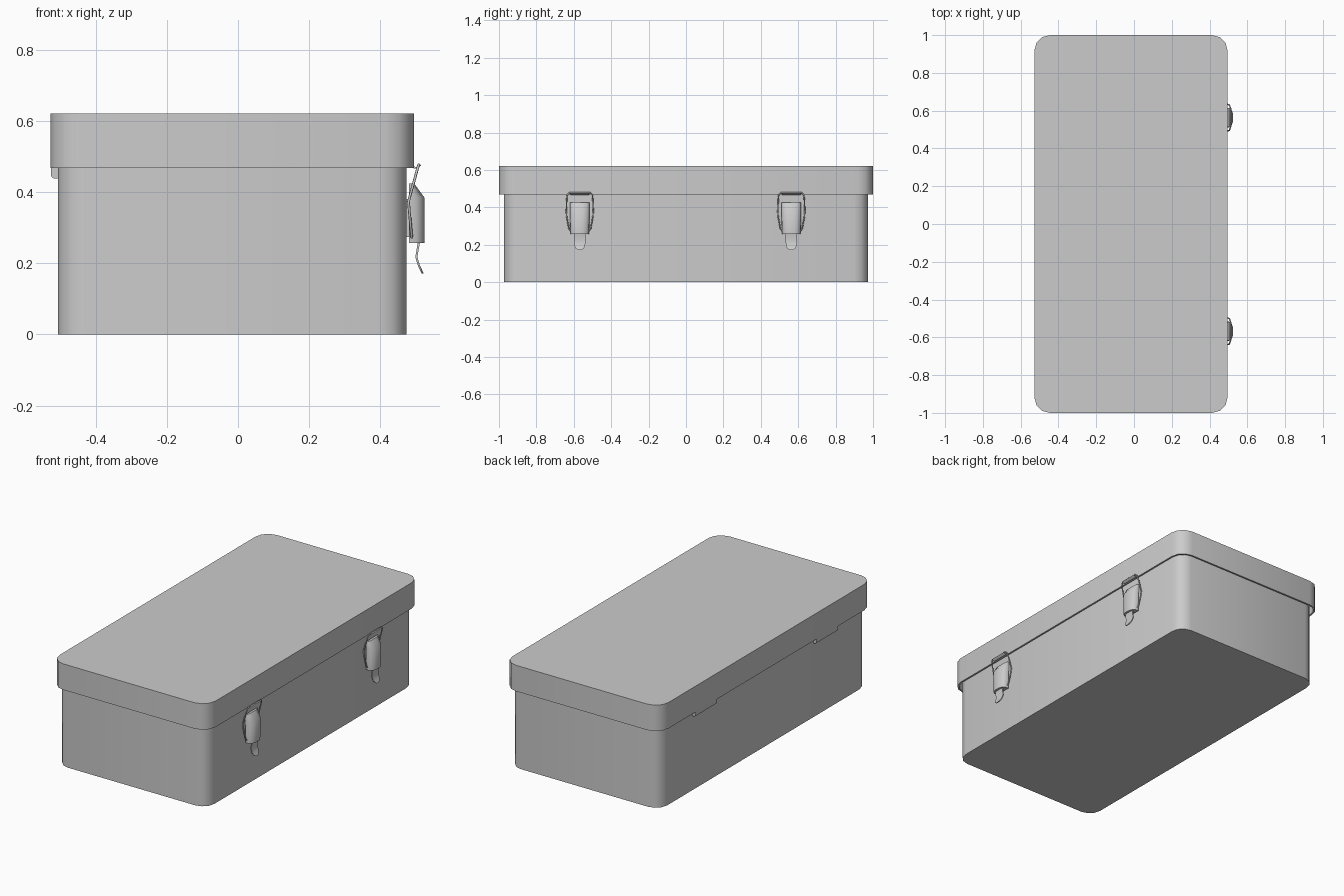
import bpy, bmesh, math

if "Cube" in bpy.data.objects:
    bpy.data.objects.remove(bpy.data.objects["Cube"])

CX = -0.016  # box centre in x (latches stick out on +x)


def make(name, bm, angle=40):
    bmesh.ops.recalc_face_normals(bm, faces=bm.faces)
    me = bpy.data.meshes.new(name)
    bm.to_mesh(me)
    bm.free()
    me.polygons.foreach_set("use_smooth", [True] * len(me.polygons))
    me.set_sharp_from_angle(angle=math.radians(angle))
    ob = bpy.data.objects.new(name, me)
    bpy.context.collection.objects.link(ob)
    return ob


def loft(name, rings, angle=40):
    """Skin closed rings of points and cap both ends."""
    bm = bmesh.new()
    loops = [[bm.verts.new(p) for p in ring] for ring in rings]
    n = len(loops[0])
    for a, b in zip(loops, loops[1:]):
        for i in range(n):
            j = (i + 1) % n
            bm.faces.new((a[i], a[j], b[j], b[i]))
    bm.faces.new(loops[0])
    bm.faces.new(loops[-1])
    return make(name, bm, angle)


def rounded(hx, hy, r, z, inset=0.0, seg=3):
    """Rounded rectangle outline at height z."""
    pts = []
    for k, (sx, sy) in enumerate([(1, 1), (-1, 1), (-1, -1), (1, -1)]):
        for i in range(seg + 1):
            a = math.pi / 2 * (k + i / seg)
            pts.append((CX + sx * (hx - r) + (r - inset) * math.cos(a),
                        sy * (hy - r) + (r - inset) * math.sin(a), z))
    return pts


def wire(name, pts, radius):
    cu = bpy.data.curves.new(name, 'CURVE')
    cu.dimensions = '3D'
    cu.bevel_depth = radius
    cu.bevel_resolution = 1
    cu.use_fill_caps = True
    sp = cu.splines.new('POLY')
    sp.points.add(len(pts) - 1)
    for p, co in zip(sp.points, pts):
        p.co = (*co, 1)
    ob = bpy.data.objects.new(name, cu)
    bpy.context.collection.objects.link(ob)


# Hollow box body and overhanging lid
B = (0.491, 0.974, 0.075)
L = (0.5115, 1.0, 0.082)
loft("box_body", [rounded(*B, 0), rounded(*B, 0.605),
                  rounded(*B, 0.605, 0.01), rounded(*B, 0.01, 0.01)])
loft("lid", [rounded(*L, 0.612, 0.01), rounded(*L, 0.468, 0.01),
             rounded(*L, 0.468), rounded(*L, 0.622)])


def latch_section(y0, z, depth, half):
    """Curved cover section bulging away from the box."""
    x0 = 0.482
    prof = [(-1, 0), (-0.98, 0.45), (-0.75, 0.82), (-0.35, 1),
            (0.35, 1), (0.75, 0.82), (0.98, 0.45), (1, 0)]
    return [(x0 + depth * d, y0 + half * s, z) for s, d in prof]


for tag, y in (("front", -0.568), ("back", 0.563)):
    # Latch cover with sloped top
    loft(f"latch_cover_{tag}", [latch_section(y, 0.257, 0.043, 0.050),
                                latch_section(y, 0.385, 0.043, 0.053),
                                latch_section(y, 0.425, 0.014, 0.053)], 50)

    # Mount joining the latch to the box wall
    loft(f"latch_mount_{tag}", [[(x, y + s * 0.04, z) for x, s in
                                 ((0.47, -1), (0.49, -1), (0.49, 1), (0.47, 1))]
                                for z in (0.275, 0.38)])

    # Finger tab, bent and rounded at the tip
    tab = [(0.511, 0.27, 0.030), (0.502, 0.218, 0.030), (0.509, 0.195, 0.029),
           (0.516, 0.180, 0.021), (0.520, 0.172, 0.010)]
    loft(f"latch_tab_{tag}", [[(x - 0.003, y - h, z), (x + 0.003, y - h, z),
                               (x + 0.003, y + h, z), (x - 0.003, y + h, z)]
                              for x, z, h in tab])

    # Bent wire bail
    side = [(0.489, 0.045, 0.270), (0.488, 0.058, 0.285), (0.482, 0.070, 0.350),
            (0.480, 0.072, 0.375), (0.498, 0.070, 0.440),
            (0.505, 0.067, 0.466), (0.509, 0.055, 0.478)]
    wire(f"latch_wire_{tag}",
         [(x, y - w, z) for x, w, z in side] +
         [(x, y + w, z) for x, w, z in reversed(side)], 0.0038)

    # Catch lip on the lid that the wire hooks over
    loft(f"lid_catch_{tag}", [[(0.490, yy, 0.469), (0.503, yy, 0.466),
                               (0.516, yy, 0.476), (0.513, yy, 0.479),
                               (0.503, yy, 0.471), (0.490, yy, 0.474)]
                              for yy in (y - 0.05, y + 0.05)], 30)

    # Hinge knuckle under the lid edge on the opposite side
    hinge = [(-0.505, 0.475), (-0.505, 0.439), (-0.517, 0.439),
             (-0.524, 0.442), (-0.527, 0.449), (-0.527, 0.475)]
    loft(f"hinge_{tag}", [[(x, yy, z) for x, z in hinge]
                          for yy in (y - 0.1, y + 0.1)], 50)
